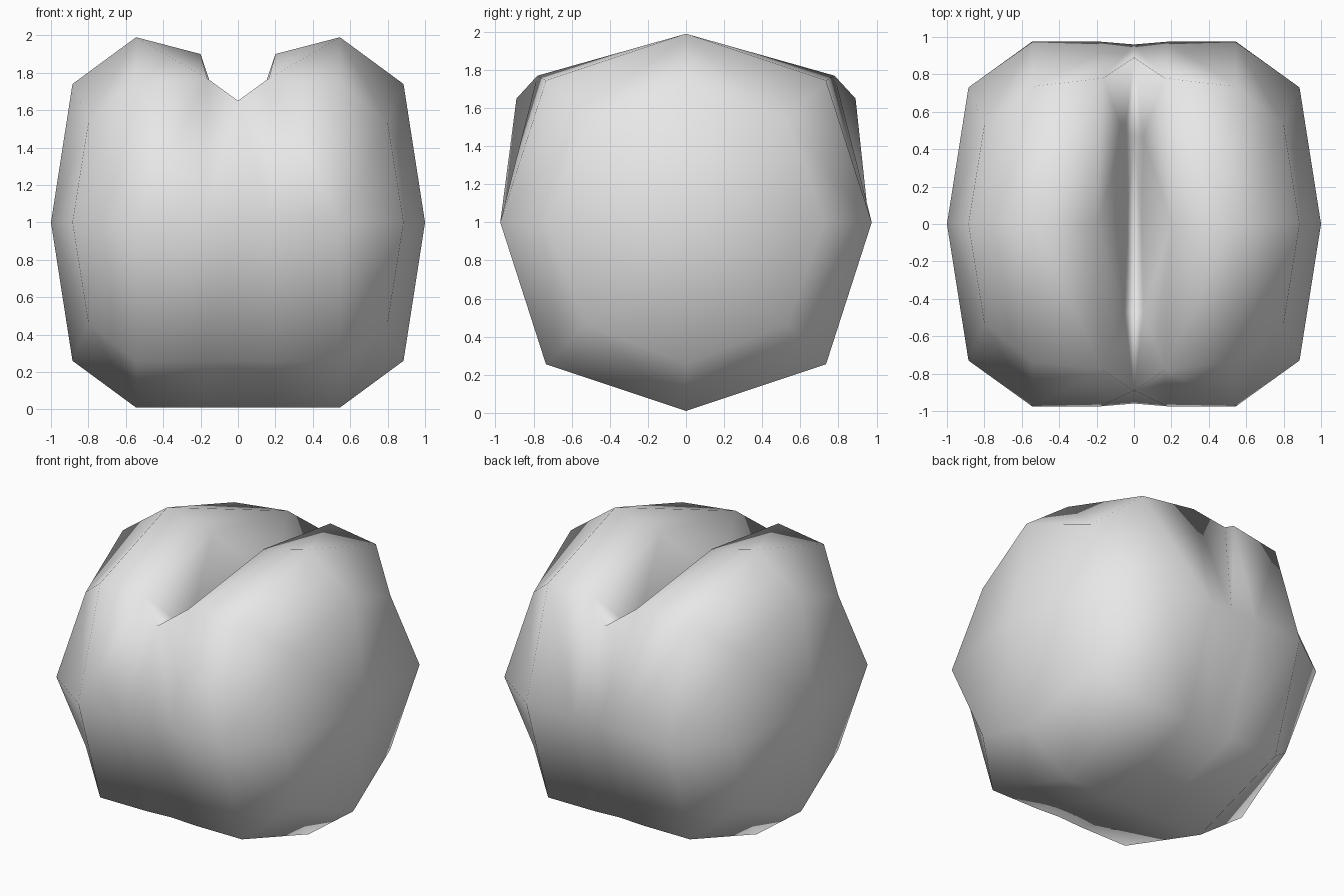
import bpy, bmesh

cube = bpy.data.objects.get("Cube")
if cube:
    bpy.data.objects.remove(cube, do_unlink=True)

# Single soft grey material
grey = bpy.data.materials.new("light grey")
grey.use_nodes = True
colour = (0.8, 0.8, 0.8, 1)
grey.diffuse_color = colour
grey.node_tree.nodes["Principled BSDF"].inputs["Base Color"].default_value = colour

bm = bmesh.new()
MID = 1.0
DIRS = [(0, 1), (1, 1), (1, 0), (1, -1), (0, -1), (-1, -1), (-1, 0), (-1, 1)]


def vert(x, y, z):
    return bm.verts.new((x, y, z))


def ring(x_axis, x_diag, ry, rz, dy, dz):
    """Eight points around the x axis, starting at the top."""
    points = []
    for sy, sz in DIRS:
        diagonal = sy and sz
        x = x_diag if diagonal else x_axis
        y, z = (dy, dz) if diagonal else (ry, rz)
        points.append(vert(x, sy * y, MID + sz * z))
    return points


def face(*verts):
    bm.faces.new(verts)


# Half body: side pole, two outer rings, lip ring and centre ring
pole = vert(1, 0, MID)
side = ring(0.885, 0.8, 0.73, 0.74, 0.53, 0.535)
shoulder = ring(0.545, 0.545, 0.975, 0.99, 0.735, 0.745)
lip = ring(0.18, 0.18, 0.975, 0.99, 0.735, 0.745)
centre = ring(0, 0, 0.96, 0.99, 0.73, 0.74)

# Raised lips and the notch ends
lip[0].co = (0.2, 0, 1.9)
for k, s in ((1, 1), (7, -1)):
    lip[k].co = (0.165, s * 0.78, 1.77)
    centre[k].co = (0, s * 0.89, 1.65)
centre[0].co = (0, 0, 1.28)

for k in range(8):
    n = (k + 1) % 8
    face(pole, side[k], side[n])
    # split each side panel from the shoulder axis point to the side corner
    if k % 2 == 0:
        face(side[k], shoulder[k], side[n])
        face(shoulder[k], shoulder[n], side[n])
    else:
        face(side[k], shoulder[k], shoulder[n])
        face(side[k], shoulder[n], side[n])
    if k == 0:
        face(shoulder[0], lip[0], lip[1])
        face(shoulder[0], lip[1], shoulder[1])
    elif k == 7:
        face(shoulder[0], lip[7], lip[0])
        face(shoulder[0], shoulder[7], lip[7])
    else:
        face(shoulder[k], lip[k], lip[n], shoulder[n])
        face(lip[k], centre[k], centre[n], lip[n])

# Cleft: steep walls down to a narrow floor
wall_mid = vert(0.04, 0, 1.4)
for k, s in ((1, 1), (7, -1)):
    wall_end = vert(0.05, s * 0.47, 1.45)
    floor_end = vert(0, s * 0.47, 1.36)
    face(lip[0], wall_mid, wall_end)
    face(lip[0], wall_end, lip[k])
    face(lip[k], wall_end, centre[k])
    face(wall_end, floor_end, centre[k])
    face(wall_mid, centre[0], floor_end, wall_end)

# Mirror the half across x = 0 and weld the seam
half = bm.verts[:] + bm.edges[:] + bm.faces[:]
bmesh.ops.mirror(bm, geom=half, axis="X", merge_dist=0.001)
bmesh.ops.remove_doubles(bm, verts=bm.verts[:], dist=0.001)
bmesh.ops.recalc_face_normals(bm, faces=bm.faces[:])
for f in bm.faces:
    f.smooth = True

mesh = bpy.data.meshes.new("cleft_body")
bm.to_mesh(mesh)
bm.free()
mesh.materials.append(grey)
body = bpy.data.objects.new("cleft_body", mesh)
bpy.context.collection.objects.link(body)
